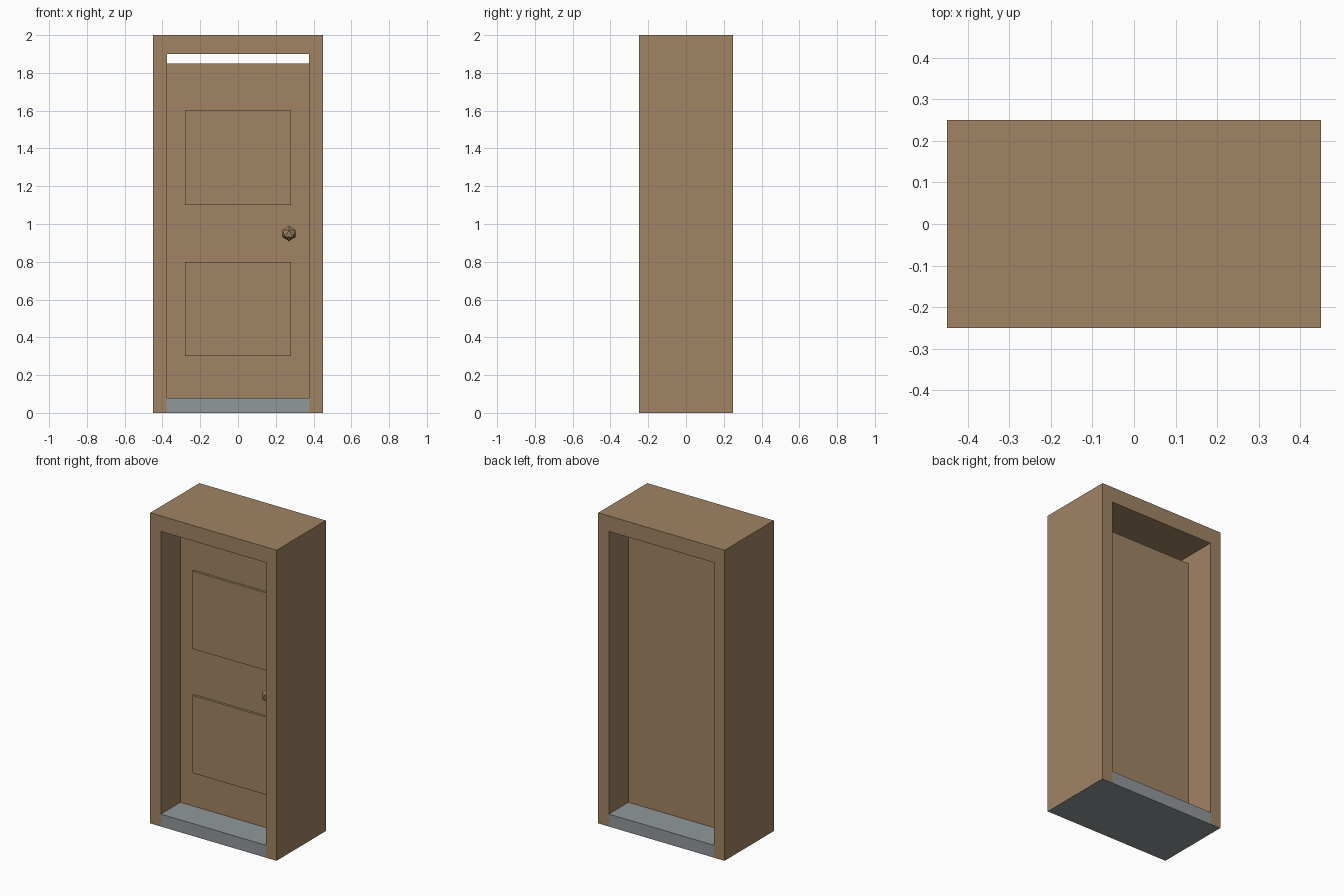
import bpy
import bmesh
from math import radians
from mathutils import Matrix, Vector

cube = bpy.data.objects.get("Cube")
if cube:
    bpy.data.objects.remove(cube, do_unlink=True)


def make_material(name, rgb):
    mat = bpy.data.materials.new(name)
    mat.use_nodes = True
    color = (*rgb, 1.0)
    mat.diffuse_color = color
    mat.node_tree.nodes["Principled BSDF"].inputs["Base Color"].default_value = color
    return mat


wood = make_material("brown wood", (0.352, 0.231, 0.127))
stone = make_material("grey stone", (0.285, 0.312, 0.33))


def finish(name, bm, mat):
    bmesh.ops.recalc_face_normals(bm, faces=bm.faces)
    mesh = bpy.data.meshes.new(name)
    bm.to_mesh(mesh)
    bm.free()
    mesh.materials.append(mat)
    obj = bpy.data.objects.new(name, mesh)
    bpy.context.collection.objects.link(obj)
    return obj


def box(name, low, high, mat):
    low, high = Vector(low), Vector(high)
    bm = bmesh.new()
    place = Matrix.Translation((low + high) / 2) @ Matrix.Diagonal((*(high - low), 1))
    bmesh.ops.create_cube(bm, size=1, matrix=place)
    return finish(name, bm, mat)


HALF_W, HALF_D, HEIGHT = 0.45, 0.25, 2.0
OPEN_W, OPEN_TOP = 0.375, 1.9
GAP = 0.001

# Frame: one arch-shaped outline pushed back through the full depth
half = [(HALF_W, HEIGHT), (HALF_W, GAP), (OPEN_W, GAP), (OPEN_W, OPEN_TOP)]
outline = half + [(-x, z) for x, z in reversed(half)]
bm = bmesh.new()
face = bm.faces.new([bm.verts.new((x, -HALF_D, z)) for x, z in outline])
back = bmesh.ops.extrude_face_region(bm, geom=[face])
moved = [v for v in back["geom"] if isinstance(v, bmesh.types.BMVert)]
bmesh.ops.translate(bm, verts=moved, vec=(0, 2 * HALF_D, 0))
finish("door_frame", bm, wood)

# Sill: runs under the jambs
box("sill", (GAP - HALF_W, GAP - HALF_D, 0), (HALF_W - GAP, HALF_D - GAP, 0.08), stone)

# Door leaf, with a gap above it
box("door_leaf", (-OPEN_W, -0.05, 0.04), (OPEN_W, 0.05, 1.85), wood)

# Raised panels on the front
for name, bottom in (("lower_panel", 0.3), ("upper_panel", 1.1)):
    box(name, (-0.28, -0.065, bottom), (0.28, -0.045, bottom + 0.5), wood)

# Faceted knob
bm = bmesh.new()
bmesh.ops.create_icosphere(
    bm, subdivisions=1, radius=0.04,
    matrix=Matrix.Translation((0.27, -0.08, 0.95)) @ Matrix.Rotation(radians(-90), 4, "Z"))
finish("door_knob", bm, wood)
